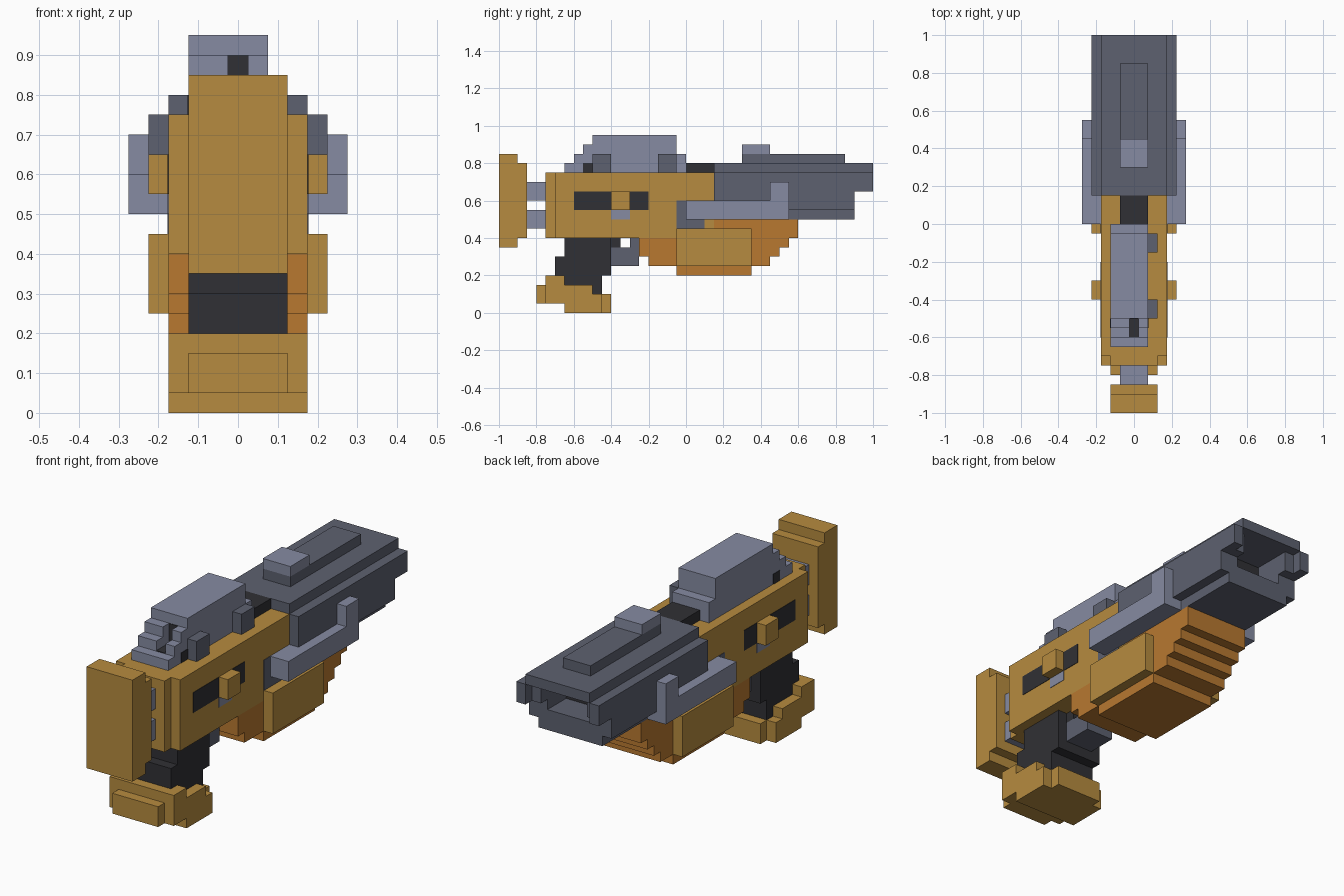
import bpy, bmesh
from mathutils import Vector

if "Cube" in bpy.data.objects:
    bpy.data.objects.remove(bpy.data.objects["Cube"])


def material(name, rgb):
    m = bpy.data.materials.new(name)
    m.diffuse_color = (*rgb, 1)
    m.use_nodes = True
    m.node_tree.nodes["Principled BSDF"].inputs["Base Color"].default_value = m.diffuse_color
    return m


GOLD = material("gold", (0.47, 0.26, 0.05))
ORANGE = material("orange", (0.48, 0.19, 0.03))
SLATE = material("slate", (0.11, 0.12, 0.16))
STEEL = material("steel", (0.24, 0.26, 0.36))
DARK = material("dark", (0.03, 0.03, 0.035))


def part(name, mat, boxes, mirror=False):
    """One object from boxes given as (x0, x1, y0, y1, z0, z1)."""
    bm = bmesh.new()
    for x0, x1, y0, y1, z0, z1 in boxes:
        sides = [(x0, x1), (-x1, -x0)] if mirror else [(x0, x1)]
        for a, b in sides:
            verts = bmesh.ops.create_cube(bm, size=1)["verts"]
            size = Vector((b - a, y1 - y0, z1 - z0))
            mid = Vector((a + b, y0 + y1, z0 + z1)) / 2
            for v in verts:
                v.co = v.co * size + mid
    me = bpy.data.meshes.new(name)
    bm.to_mesh(me)
    bm.free()
    me.materials.append(mat)
    ob = bpy.data.objects.new(name, me)
    bpy.context.collection.objects.link(ob)
    return ob


def sym(w, *yz):
    """Box of half width w centred on x = 0."""
    return (-w, w, *yz)


# Shoulder pad and its two struts
part("shoulder_pad", GOLD, [sym(.125, -1, -.9, .35, .85), sym(.125, -.9, -.85, .4, .8)])
part("stock_struts", STEEL, [sym(.075, -.85, -.75, z, z + .1) for z in (.45, .6)])

# Main body
part("body", GOLD, [sym(.175, -.7, .15, .4, .75), sym(.125, -.75, -.7, .4, .75)])
part("top_channel", DARK, [sym(.075, 0, .15, .75, .8)])

# Side slots, knobs and flush plates
part("side_slots", DARK, [(.17, .177, -.6, -.2, .55, .65)], True)
part("side_knobs", GOLD, [(.17, .225, -.4, -.3, .55, .65)], True)
part("slot_plates", STEEL, [(.17, .177, -.4, -.3, .5, .55)], True)
part("hinge_plates", SLATE, [(.17, .177, -.05, .1, .45, .5),
                             (.17, .177, -.05, 0, .5, .6)], True)

# Offset scope with a stepped, notched rear
part("scope", STEEL, [(-.125, .075, -.5, -.05, .75, .95), (-.125, .075, -.05, 0, .75, .85)])
rear = []
for y, z in ((-.65, .8), (-.6, .85), (-.55, .9)):
    rear.append((-.125, .075, y, y + .05, .75, .8))
    if z > .8:
        rear += [(-.125, -.025, y, y + .05, .8, z), (.025, .075, y, y + .05, .8, z)]
part("scope_rear", STEEL, rear)
part("scope_notch", DARK, [(-.025, .025, -.6, -.5, .8, .803),
                           (-.025, .025, -.503, -.498, .8, .9),
                           (.07, .077, -.55, -.5, .75, .8),
                           (-.127, -.12, -.55, -.5, .75, .8)])
part("scope_knobs", SLATE, [(.075, .125, y, y + .1, .75, .85) for y in (-.5, -.15)])

# Barrel housing: solid rear, then walls around the muzzle opening
part("barrel_housing", SLATE, [
    sym(.175, .15, 1, .75, .8), sym(.225, .15, .75, .55, .75),
    sym(.175, .15, .9, .5, .55), sym(.225, .75, .9, .55, .6)])
part("muzzle_walls", SLATE, [(.175, .225, .75, 1, .65, .75),
                             (.125, .225, .75, .9, .6, .65),
                             (.125, .175, .75, .95, .65, .75)], True)
part("muzzle_back", DARK, [sym(.125, .748, .755, .6, .75)])
part("top_rail", SLATE, [sym(.075, .3, .85, .8, .85)])
part("front_sight", STEEL, [sym(.075, .3, .45, .85, .9)])

# L-shaped side handles
part("side_handles", STEEL, [(.175, .275, 0, .55, .5, .6),
                             (.22, .275, .45, .55, .6, .7)], True)

# Foregrip with stepped nose
nose = [sym(.175, .15, .6, .4, .5)]
for i in range(3):
    nose.append(sym(.175, -.2 if i == 0 else -.25, .45 + .05 * i, .25 + .05 * i, .3 + .05 * i))
part("foregrip", ORANGE, nose)
part("foregrip_shell", GOLD, [sym(.225, -.05, .35, .25, .45)])
part("foregrip_base", ORANGE, [sym(.175, -.05, .35, .2, .25)])

# Pistol grip and trigger
part("grip", DARK, [sym(.125, -.65, -.4, .3, .4), sym(.075, -.4, -.35, .35, .4),
                    sym(.125, -.7, -.4, .2, .3), sym(.125, -.65, -.45, .1, .2)])
part("trigger", SLATE, [sym(.075, -.4, -.25, .25, .35), sym(.075, -.3, -.25, .35, .4)])

# Grip base
part("grip_base", GOLD, [
    sym(.125, -.8, -.75, .05, .15), sym(.175, -.75, -.65, .05, .15),
    sym(.125, -.75, -.65, .15, .2), sym(.175, -.65, -.45, 0, .1),
    sym(.125, -.45, -.4, 0, .1)])
part("grip_base_rims", GOLD, [(.125, .175, -.75, -.65, .15, .2),
                              (.125, .175, -.65, -.5, .1, .15)], True)
